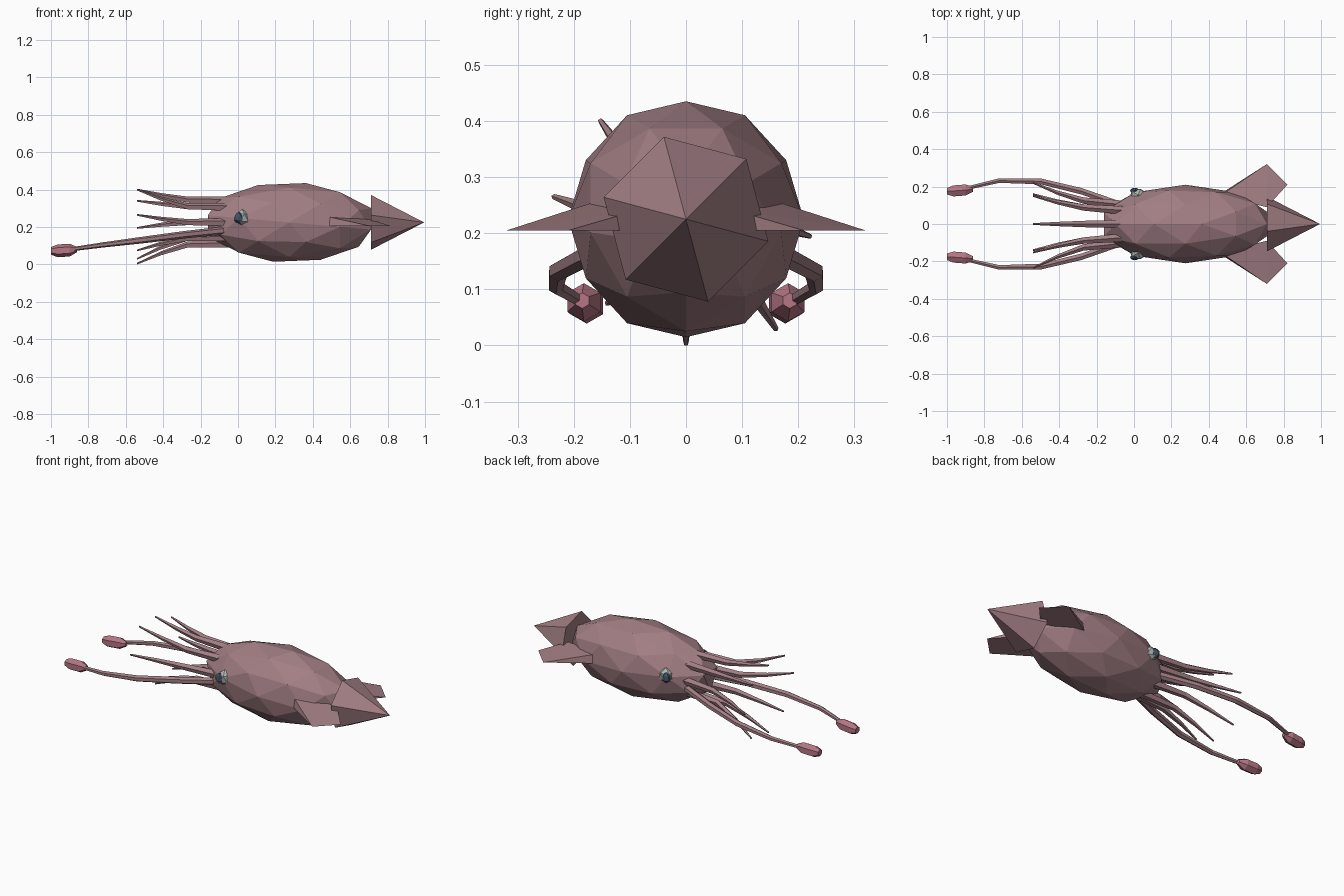
import bpy, bmesh, math
from mathutils import Vector, Matrix

if "Cube" in bpy.data.objects:
    bpy.data.objects.remove(bpy.data.objects["Cube"])


def material(name, rgb):
    m = bpy.data.materials.new(name)
    m.diffuse_color = (*rgb, 1)
    m.use_nodes = True
    m.node_tree.nodes["Principled BSDF"].inputs["Base Color"].default_value = m.diffuse_color
    return m


SKIN = material("skin", (0.36, 0.21, 0.23))
CLUB = material("club_pink", (0.46, 0.18, 0.23))
EYE = material("eye_grey", (0.42, 0.47, 0.45))
PUPIL = material("pupil_dark", (0.06, 0.09, 0.14))


def finish(name, bm, mat):
    bmesh.ops.recalc_face_normals(bm, faces=bm.faces[:])
    me = bpy.data.meshes.new(name)
    bm.to_mesh(me)
    bm.free()
    me.materials.append(mat)
    ob = bpy.data.objects.new(name, me)
    bpy.context.collection.objects.link(ob)
    return ob


def tube(name, path, sides, mat):
    # path points are (x, y, z, radius); rings stand in the yz plane
    bm = bmesh.new()
    rings = []
    for x, y, z, r in path:
        rings.append([bm.verts.new((x, y + r * math.sin(math.tau * i / sides),
                                    z + r * math.cos(math.tau * i / sides)))
                      for i in range(sides)])
    for a, b in zip(rings, rings[1:]):
        for i in range(sides):
            j = (i + 1) % sides
            bm.faces.new((a[i], a[j], b[j], b[i]))
    bm.faces.new(rings[0])
    bm.faces.new(rings[-1])
    return finish(name, bm, mat)


def ball(name, loc, scale, subdiv, mat):
    bm = bmesh.new()
    bmesh.ops.create_icosphere(bm, subdivisions=subdiv, radius=1)
    bmesh.ops.transform(bm, matrix=Matrix.Translation(loc) @ Matrix.Diagonal((*scale, 1)), verts=bm.verts)
    return finish(name, bm, mat)


# Mantle: stretched icosphere with a face centre pointing along x
ref = bmesh.new()
bmesh.ops.create_icosphere(ref, subdivisions=1, radius=1)
ref.faces.ensure_lookup_table()
face = ref.faces[0]
ax = face.calc_center_median().normalized()
v = face.verts[0].co
az = -(v - ax * v.dot(ax)).normalized()
rot = Matrix((ax, az.cross(ax), az)).to_4x4()
ref.free()
bm = bmesh.new()
bmesh.ops.create_icosphere(bm, subdivisions=2, radius=1)
bmesh.ops.transform(bm, verts=bm.verts, matrix=Matrix.Translation((0.275, 0, 0.225))
                    @ Matrix.Diagonal((0.467, 0.21, 0.214, 1)) @ rot)
finish("mantle", bm, SKIN)

# Tail cone, six sides
bm = bmesh.new()
tip = bm.verts.new((0.995, 0, 0.225))
base = []
for i in range(6):
    a = math.radians(-15 + 60 * i)
    base.append(bm.verts.new((0.71, 0.152 * math.sin(a), 0.225 + 0.152 * math.cos(a))))
for i in range(6):
    bm.faces.new((base[i], base[(i + 1) % 6], tip))
bm.faces.new(base)
finish("tail_cone", bm, SKIN)

for side, s in (("left", 1), ("right", -1)):
    # Wedge fin
    bm = bmesh.new()
    low = [bm.verts.new((x, s * y, 0.205)) for x, y in
           ((0.46, 0.16), (0.71, 0.32), (0.82, 0.21), (0.71, 0.09))]
    top = [bm.verts.new(p) for p in ((0.46, s * 0.15, 0.26), (0.71, s * 0.09, 0.24))]
    a, b, c, d = low
    e, f = top
    for vs in ((a, b, c, d), (a, b, e), (e, b, f), (b, c, f), (c, d, f), (a, e, f, d)):
        bm.faces.new(vs)
    finish(side + "_fin", bm, SKIN)

    # Eye and pupil
    ball(side + "_eye", (0.022, s * 0.155, 0.25), (0.046, 0.038, 0.046), 1, EYE)
    ball(side + "_pupil", (0.004, s * 0.178, 0.25), (0.028, 0.018, 0.032), 1, PUPIL)

    # Long feeding tentacle and its club
    tube(side + "_tentacle", [(-0.04, s * 0.09, 0.185, 0.022), (-0.28, s * 0.175, 0.16, 0.02),
                              (-0.5, s * 0.228, 0.132, 0.018), (-0.72, s * 0.232, 0.105, 0.014),
                              (-0.88, s * 0.195, 0.083, 0.011)], 6, SKIN)
    tube(side + "_club", [(-1.0, s * 0.175, 0.073, 0.02), (-0.965, s * 0.177, 0.073, 0.034),
                          (-0.9, s * 0.182, 0.077, 0.034), (-0.86, s * 0.185, 0.08, 0.014)], 6, CLUB)

# Eight short arms fanning out from the head: tip (y, z) of each
tips = [(0, 0.40), (0.15, 0.34), (0.22, 0.195), (0.16, 0.03),
        (0, 0.004), (-0.14, 0.075), (-0.235, 0.265), (-0.152, 0.40)]
for i, (ty, tz) in enumerate(tips):
    a = math.tau * i / 8
    sy, cz = math.sin(a), math.cos(a)
    my, mz = 0.125 * sy, 0.225 + 0.12 * cz
    tube(f"arm_{i + 1}", [(-0.03, 0.1 * sy, 0.225 + 0.115 * cz, 0.024), (-0.27, my, mz, 0.018),
                          (-0.41, my * 0.55 + ty * 0.45, mz * 0.55 + tz * 0.45, 0.012),
                          (-0.54, ty, tz, 0.005)], 5, SKIN)
